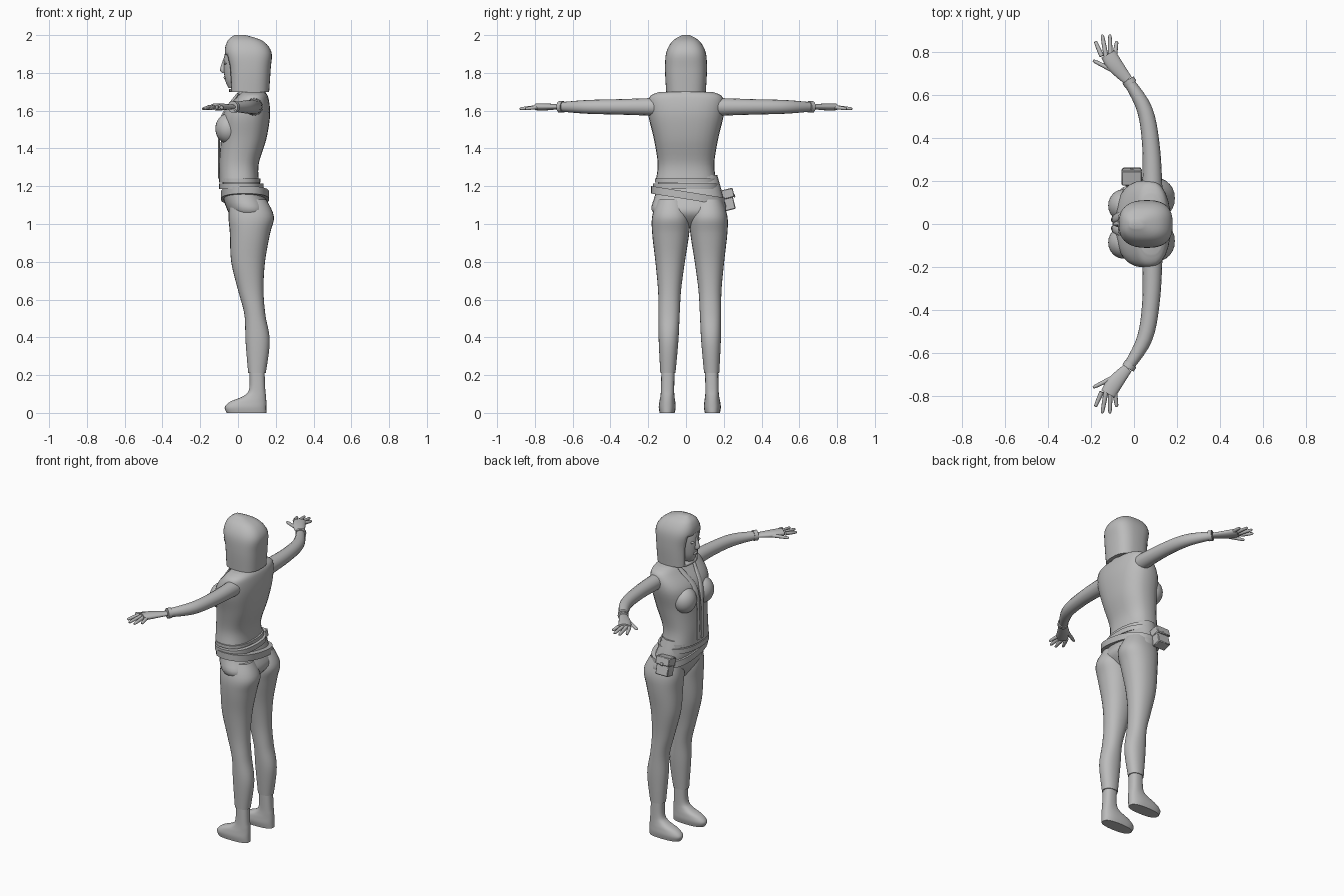
import bpy, bmesh, math
from mathutils import Vector

if "Cube" in bpy.data.objects:
    bpy.data.objects.remove(bpy.data.objects["Cube"], do_unlink=True)

shade = (0.5, 0.5, 0.5, 1)
grey = bpy.data.materials.new("plain grey")
grey.use_nodes = True
grey.diffuse_color = shade
shader = next(node for node in grey.node_tree.nodes if node.type == 'BSDF_PRINCIPLED')
shader.inputs["Base Color"].default_value = shade


def finish(name, bm):
    """Store the mesh, smooth except along sharp edges."""
    bmesh.ops.recalc_face_normals(bm, faces=bm.faces)
    for edge in bm.edges:
        edge.smooth = edge.calc_face_angle(0) < math.radians(45)
    for face in bm.faces:
        face.smooth = True
    mesh = bpy.data.meshes.new(name)
    bm.to_mesh(mesh)
    bm.free()
    mesh.materials.append(grey)
    part = bpy.data.objects.new(name, mesh)
    bpy.context.collection.objects.link(part)
    return part


def spline(rows, steps=5):
    """Pass a smooth curve through rows of numbers."""
    result = []
    for i in range(len(rows) - 1):
        before, start, end, after = (rows[min(max(i + k, 0), len(rows) - 1)] for k in (-1, 0, 1, 2))
        for step in range(steps):
            t = step / steps
            result.append([
                b + t / 2 * (c - a + t * (2 * a - 5 * b + 4 * c - d + t * (3 * (b - c) + d - a)))
                for a, b, c, d in zip(before, start, end, after)])
    return result + [list(rows[-1])]


def loft(name, rings, power, sides, keep=None):
    """Skin rings, each a centre and two half-axis vectors."""
    bm = bmesh.new()
    loops = []
    for centre, across, along in rings:
        loop = []
        for i in range(sides):
            angle = math.tau * i / sides
            u, v = (math.copysign(abs(f) ** (2 / power), f)
                    for f in (math.cos(angle), math.sin(angle)))
            loop.append(bm.verts.new(centre + across * u + along * v))
        loops.append(loop)
    for low, high in zip(loops, loops[1:]):
        for i in range(sides):
            bm.faces.new((low[i - 1], low[i], high[i], high[i - 1]))
    bm.faces.new(loops[0])
    bm.faces.new(loops[-1])
    if keep:
        unwanted = [face for face in bm.faces if not keep(face.calc_center_median())]
        bmesh.ops.delete(bm, geom=unwanted, context='FACES')
    return finish(name, bm)


def body(name, rows, mid=0, lean=0, slope=0, power=2.2, sides=28, keep=None):
    """Upright form from rows of height, front, back and half width."""
    rings = []
    for z, front, back, half in spline(rows):
        centre = Vector(((front + back) / 2, mid + lean * (1 - z), z))
        rings.append((centre, Vector(((back - front) / 2, 0, 0)), Vector((0, half, slope * half))))
    return loft(name, rings, power, sides, keep)


def limb(name, rows, side, up=(0, 0, 1), flat=1, sides=16):
    """Tube along rows of x, y, z and radius, mirrored by side."""
    path = [(Vector((x, side * y, z)), r) for x, y, z, r in spline(rows)]
    rings = []
    for i, (centre, radius) in enumerate(path):
        ahead = path[min(i + 1, len(path) - 1)][0] - path[max(i - 1, 0)][0]
        across = ahead.cross(Vector(up)).normalized()
        rings.append((centre, across * radius, across.cross(ahead).normalized() * radius * flat))
    return loft(name, rings, 2, sides)


def ball(name, centre, radii):
    bm = bmesh.new()
    bmesh.ops.create_uvsphere(bm, u_segments=24, v_segments=16, radius=1)
    bmesh.ops.scale(bm, vec=radii, verts=bm.verts)
    bmesh.ops.translate(bm, vec=centre, verts=bm.verts)
    return finish(name, bm)


def box(name, size, y, z):
    """Pouch piece, tilted to lie against the hip."""
    bm = bmesh.new()
    bmesh.ops.create_cube(bm, size=1)
    bmesh.ops.scale(bm, vec=size, verts=bm.verts)
    part = finish(name, bm)
    part.location = (-.01, y, z)
    part.rotation_euler.x = math.radians(14)
    part.modifiers.new("Bevel", 'BEVEL').width = .004


# Sleeveless vest and hips
body("vest", [(1.23, -.1, .11, .16), (1.32, -.1, .11, .15), (1.45, -.09, .15, .17),
              (1.58, -.08, .17, .2), (1.67, -.01, .16, .195), (1.7, .02, .14, .14)], power=2.5)
body("hips", [(1.26, -.08, .1, .15), (1.15, -.08, .14, .18), (1.06, -.05, .17, .19),
              (.98, 0, .1, .06)], mid=.015)

# Hem, straight belt and slanted belt
for name, z, tall, front, back, half, slope in (
        ("vest_hem", 1.23, .02, -.1, .12, .165, 0),
        ("waist_belt", 1.2, .03, -.1, .135, .175, 0),
        ("hip_belt", 1.15, .04, -.09, .165, .195, -.16)):
    body(name, [(z - tall / 2, front, back, half), (z + tall / 2, front, back, half)],
         mid=.01 if slope else 0, slope=slope, power=2.4, sides=40)

# Neck and collar
body("neck", [(1.64, .03, .13, .05), (1.78, 0, .1, .05)])
body("collar", [(1.67, -.01, .16, .1), (1.71, .01, .14, .06)])

# Head with nose and lips
body("head", [(1.72, -.05, .04, .03), (1.77, -.07, .1, .055), (1.86, -.076, .12, .07),
              (1.93, -.06, .12, .07), (1.97, -.02, .08, .04)])
body("nose", [(1.8, -.085, -.04, .012), (1.82, -.095, -.04, .014), (1.88, -.075, -.04, .008)])
ball("lips", (-.066, 0, 1.775), (.01, .02, .01))

# Bobbed hair, open below and around the face
hair = body("hair", [(1.7, -.047, .165, .105), (1.82, -.052, .173, .111), (1.91, -.07, .177, .104),
                     (1.97, -.055, .13, .07), (2, -.02, .04, .02)], power=2.7, sides=36,
            keep=lambda c: c.z > 1.9 or c.z > 1.7 and (c.x > 0 or abs(c.y) > .066))
wall = hair.modifiers.new("Thickness", 'SOLIDIFY')
wall.thickness = .015

# Paired parts
arm_z = 1.62
wrist = (-.03, .67, arm_z, .024)
tips = {"index": (-.18, .85), "middle": (-.148, .88), "ring": (-.112, .88), "little": (-.08, .85)}
leg_mid = .02
for side, tag in ((1, "right_"), (-1, "left_")):
    limb(tag + "arm", [(.085, .14, arm_z, .048), (.08, .35, arm_z, .041),
                       (.05, .53, arm_z, .036), wrist], side)
    limb(tag + "wrist_cuff", [(-.015, .65, arm_z, .031), (-.028, .67, arm_z, .031)], side)
    limb(tag + "palm", [wrist, (-.09, .74, arm_z, .037), (-.12, .79, arm_z, .036)], side, flat=.5)

    # Fingers fan out from the knuckles
    digits = [(finger, (-.15 + .02 * i, .78), tip) for i, (finger, tip) in enumerate(tips.items())]
    digits.append(("thumb", (-.09, .71), (-.19, .76)))
    for finger, base, tip in digits:
        rows = []
        for t, radius in ((0, .011), (.5, .01), (.9, .008), (1, .004)):
            x, y = Vector(base).lerp(Vector(tip), t)
            rows.append((x, y, arm_z - .01 * t, radius))
        limb(tag + finger, rows, side, sides=10)

    # Chest, vest edges and eyes
    ball(tag + "bust", (-.05, side * .086, 1.505), (.07, .075, .08))
    limb(tag + "vest_edge", [(0, .07, 1.69, .012), (-.08, .03, 1.57, .02),
                             (-.1, .02, 1.45, .012), (-.1, .02, 1.24, .01)],
         side, up=(1, 0, 0), flat=.5)
    ball(tag + "eye", (-.067, side * .03, 1.85), (.008, .014, .007))

    # Legs spread a little towards the feet
    stance = dict(mid=leg_mid + side * .1, lean=side * .02)
    body(tag + "trouser_leg", [(1.13, -.04, .15, .075), (1.04, -.05, .19, .1), (.95, -.043, .17, .098),
                               (.8, -.036, .143, .078), (.65, 0, .135, .061), (.52, .034, .145, .056),
                               (.38, .04, .168, .052), (.21, .054, .147, .04)], **stance)
    body(tag + "boot", [(0, -.06, .15, .04), (.03, -.07, .15, .045), (.06, -.04, .15, .042),
                        (.09, .03, .148, .037), (.13, .06, .144, .035), (.24, .06, .14, .035)],
         power=2.5, **stance)

# Hip pouch with flap, clasp and belt loop
box("pouch_body", (.085, .06, .105), .222, 1.125)
box("pouch_flap", (.094, .07, .05), .218, 1.16)
box("pouch_clasp", (.02, .01, .02), .255, 1.15)
box("pouch_loop", (.05, .03, .05), .19, 1.135)
